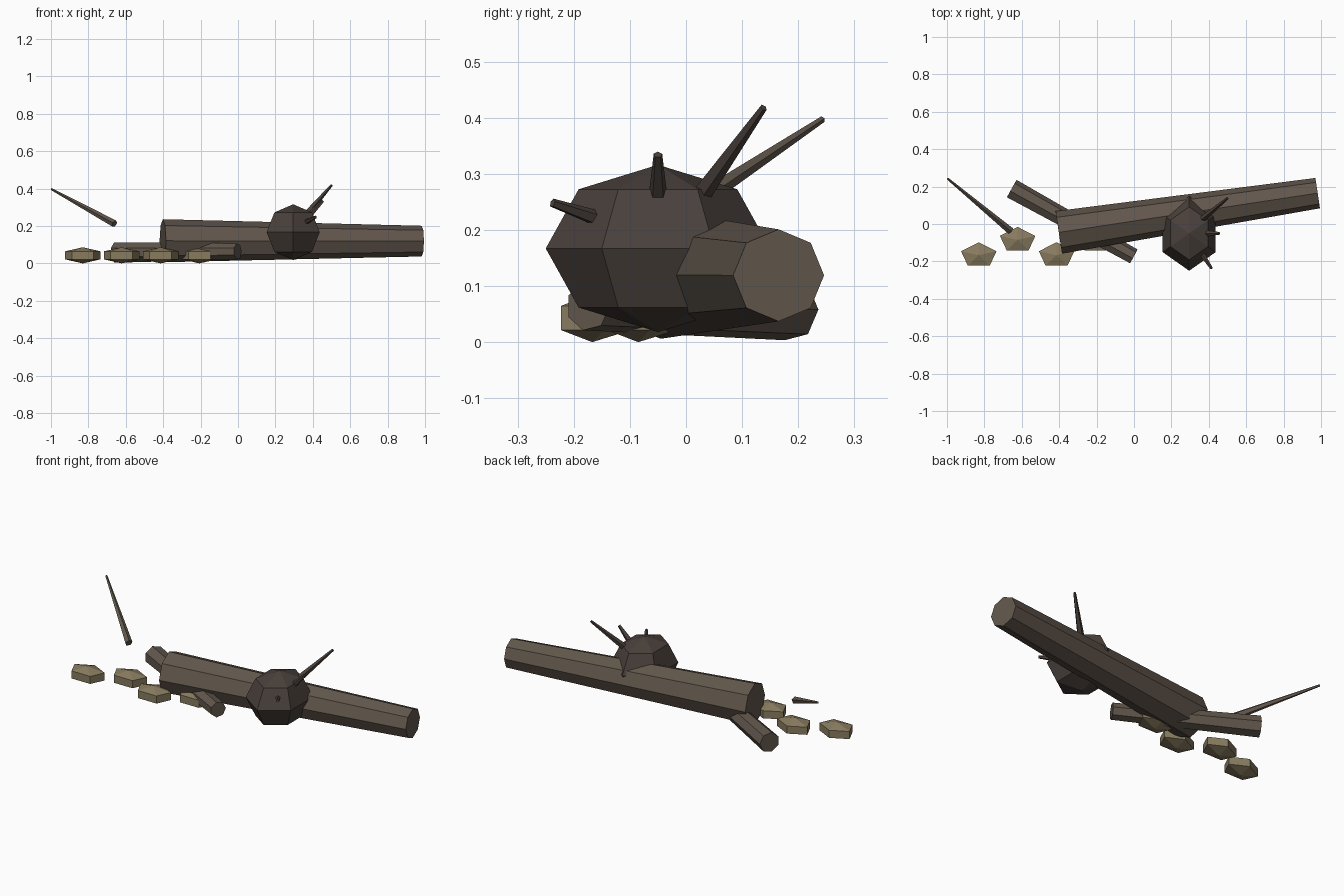
import bpy, bmesh, math
from mathutils import Vector

if "Cube" in bpy.data.objects:
    bpy.data.objects.remove(bpy.data.objects["Cube"])


def material(name, rgb):
    m = bpy.data.materials.new(name)
    m.diffuse_color = (*rgb, 1)
    m.use_nodes = True
    m.node_tree.nodes["Principled BSDF"].inputs["Base Color"].default_value = m.diffuse_color
    return m


BARK = material("bark", (0.12, 0.094, 0.072))
ROOT = material("dark_root", (0.068, 0.052, 0.044))
STONE = material("stone", (0.25, 0.2, 0.115))


def finish(name, bm, mat):
    bmesh.ops.recalc_face_normals(bm, faces=bm.faces[:])
    me = bpy.data.meshes.new(name)
    bm.to_mesh(me)
    bm.free()
    me.materials.append(mat)
    ob = bpy.data.objects.new(name, me)
    bpy.context.collection.objects.link(ob)
    return ob


def tapered(name, a, b, ra, rb, sides, mat, phase=0.0):
    """Capped tapered prism from point a to point b."""
    a, b = Vector(a), Vector(b)
    d = (b - a).normalized()
    side = Vector((0, 0, 1)).cross(d).normalized()
    up = d.cross(side)
    bm = bmesh.new()
    rings = []
    for c, r in ((a, ra), (b, rb)):
        angs = [phase + math.tau * i / sides for i in range(sides)]
        rings.append([bm.verts.new(c + r * (math.cos(t) * side + math.sin(t) * up)) for t in angs])
    for ring in rings:
        bm.faces.new(ring)
    for i in range(sides):
        j = (i + 1) % sides
        bm.faces.new((rings[0][i], rings[0][j], rings[1][j], rings[1][i]))
    return finish(name, bm, mat)


def lump(name, centre, radii, segs, rings, mat):
    """Low-poly ellipsoid with one vertex of every ring pointing to +y."""
    c, r = Vector(centre), Vector(radii)
    bm = bmesh.new()
    top = bm.verts.new(c + Vector((0, 0, r.z)))
    bottom = bm.verts.new(c - Vector((0, 0, r.z)))
    loops = []
    for k in range(1, rings):
        p = math.pi * k / rings
        loops.append([bm.verts.new(c + Vector((
            r.x * math.sin(p) * math.sin(math.tau * i / segs),
            r.y * math.sin(p) * math.cos(math.tau * i / segs),
            r.z * math.cos(p)))) for i in range(segs)])
    for i in range(segs):
        j = (i + 1) % segs
        bm.faces.new((top, loops[0][i], loops[0][j]))
        bm.faces.new((bottom, loops[-1][j], loops[-1][i]))
        for u, v in zip(loops, loops[1:]):
            bm.faces.new((u[i], v[i], v[j], u[j]))
    return finish(name, bm, mat)


# Fallen logs
tapered("main_log", (-0.402, -0.045, 0.121), (0.982, 0.165, 0.119), 0.115, 0.082, 8, BARK)
tapered("small_log", (-0.655, 0.187, 0.058), (-0.002, -0.175, 0.064), 0.056, 0.044, 7, BARK)

# Root ball and its roots
lump("root_ball", (0.295, -0.05, 0.167), (0.164, 0.2, 0.149), 6, 4, ROOT)
roots = [
    ((0.37, 0.03, 0.268), (0.5, 0.138, 0.418), 0.018, 0.007),
    ((0.385, -0.05, 0.26), (0.455, -0.05, 0.334), 0.017, 0.008),
    ((0.365, -0.163, 0.222), (0.415, -0.238, 0.248), 0.014, 0.008),
]
for i, (a, b, ra, rb) in enumerate(roots):
    tapered(f"root_{i + 1}", a, b, ra, rb, 5, ROOT, math.pi / 2)

# Broken branch
tapered("branch", (-0.66, -0.037, 0.212), (-0.997, 0.243, 0.397), 0.02, 0.006, 5, BARK, math.pi / 2)

# Row of staggered stones
for i in range(4):
    y = -0.167 if i % 2 == 0 else -0.085
    lump(f"stone_{i + 1}", (-0.83 + 0.208 * i, y, 0.043), (0.115, 0.08, 0.043), 5, 3, STONE)
